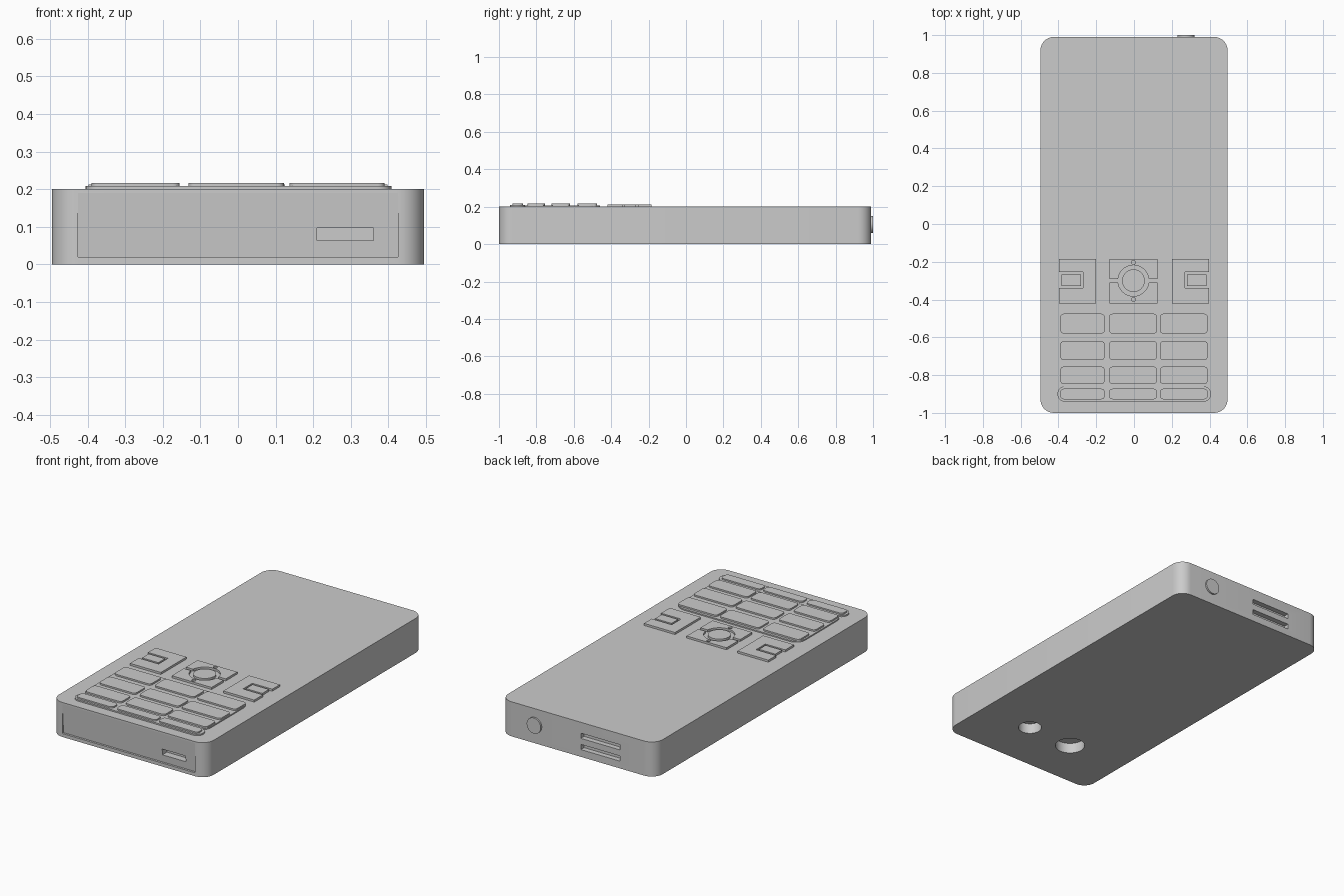
import bpy, bmesh, math
from mathutils import Matrix, Vector

old = bpy.data.objects.get("Cube")
if old:
    bpy.data.objects.remove(old, do_unlink=True)

grey = bpy.data.materials.new("plain grey")
grey.use_nodes = True
grey.diffuse_color = (0.6, 0.6, 0.6, 1)
grey.node_tree.nodes["Principled BSDF"].inputs["Base Color"].default_value = (0.6, 0.6, 0.6, 1)


def prism(name, outline, low, high, matrix=None):
    """Extrude a counter-clockwise outline along z, then place it."""
    bm = bmesh.new()
    base = bm.faces.new([bm.verts.new((x, y, low)) for x, y in outline])
    top = bmesh.ops.extrude_face_region(bm, geom=[base])["geom"]
    moved = [v for v in top if isinstance(v, bmesh.types.BMVert)]
    bmesh.ops.translate(bm, verts=moved, vec=(0, 0, high - low))
    if matrix:
        bm.transform(matrix)
    bmesh.ops.recalc_face_normals(bm, faces=bm.faces)
    mesh = bpy.data.meshes.new(name)
    bm.to_mesh(mesh)
    bm.free()
    mesh.materials.append(grey)
    obj = bpy.data.objects.new(name, mesh)
    bpy.context.collection.objects.link(obj)
    return obj


def rounded(x0, x1, y0, y1, r, steps=8):
    corners = [(x1 - r, y1 - r), (x0 + r, y1 - r), (x0 + r, y0 + r), (x1 - r, y0 + r)]
    return [(cx + r * math.cos(a), cy + r * math.sin(a))
            for q, (cx, cy) in enumerate(corners)
            for a in [(q + i / steps) * math.pi / 2 for i in range(steps + 1)]]


def rect(x0, x1, y0, y1):
    return [(x0, y0), (x1, y0), (x1, y1), (x0, y1)]


def circle(cx, cy, r, sides=40):
    return [(cx + r * math.cos(math.tau * i / sides), cy + r * math.sin(math.tau * i / sides))
            for i in range(sides)]


def cut(obj, cutters):
    """Subtract the cutters, bake the result and remove them."""
    for c in cutters:
        c.hide_render = True
        mod = obj.modifiers.new("cut", "BOOLEAN")
        mod.operation, mod.solver, mod.object = "DIFFERENCE", "EXACT", c
    graph = bpy.context.evaluated_depsgraph_get()
    baked = bpy.data.meshes.new_from_object(obj.evaluated_get(graph))
    obj.modifiers.clear()
    obj.data = baked
    for c in cutters:
        bpy.data.objects.remove(c, do_unlink=True)


# Outline (x, z) extruded along y, and outline (y, z) extruded along x
along_y = Matrix(((1, 0, 0, 0), (0, 0, 1, 0), (0, 1, 0, 0), (0, 0, 0, 1)))
along_x = Matrix(((0, 0, 1, 0), (1, 0, 0, 0), (0, 1, 0, 0), (0, 0, 0, 1)))

# Body with charging port, speaker slots, rear lens holes and sloping front panel
TOP = 0.2
body = prism("body", rounded(-0.495, 0.495, -1, 0.99, 0.07), 0, TOP)
cut(body, [
    prism("port", rect(0.21, 0.36, 0.063, 0.097), -1.1, -0.95, along_y),
    prism("slot_upper", rect(-0.27, -0.02, 0.107, 0.137), 0.96, 1.1, along_y),
    prism("slot_lower", rect(-0.27, -0.02, 0.042, 0.072), 0.96, 1.1, along_y),
    prism("lens_small", circle(0.165, -0.69, 0.063), -0.1, 0.06),
    prism("lens_large", circle(-0.13, -0.70, 0.08), -0.1, 0.06),
    prism("slope", [(-1.02, 0.02), (-0.988, 0.02), (-0.9995, 0.19), (-1.02, 0.19)],
          -0.425, 0.425, along_x),
])

# Round power button on the back end
prism("power_button", circle(0.275, 0.105, 0.045), 0.97, 1.0, along_y)

# Keypad plate and its separate bottom strip
prism("keypad_plate", rounded(-0.4, 0.395, -0.87, -0.46, 0.06), TOP - 0.01, TOP + 0.007)
prism("keypad_strip", rounded(-0.405, 0.408, -0.94, -0.86, 0.038), TOP - 0.01, TOP + 0.008)

# Keys, three to a row
columns = [(-0.39, -0.155), (-0.132, 0.122), (0.137, 0.39)]
rows = [(-0.58, -0.475), (-0.72, -0.62), (-0.847, -0.755), (-0.928, -0.872)]
for r, (y0, y1) in enumerate(rows):
    for c, (x0, x1) in enumerate(columns):
        prism(f"key_{r + 1}_{c + 1}", rounded(x0, x1, y0, y1, 0.018, 4), TOP, TOP + 0.016)

# Call keys: notched plates with a raised bar in the notch
for side, name in ((-1, "right"), (1, "left")):
    def span(a, b, y0, y1):
        return rect(*sorted((side * a, side * b)), y0, y1)
    plate = prism(f"{name}_call_plate", span(0.2, 0.398, -0.42, -0.185), TOP - 0.01, TOP + 0.012)
    cut(plate, [prism("notch", span(0.27, 0.45, -0.34, -0.255), TOP - 0.05, TOP + 0.1)])
    prism(f"{name}_call_bar", span(0.28, 0.385, -0.328, -0.267), TOP - 0.01, TOP + 0.012)

# Navigation pad with a ring groove, side slots and dots
cx, cy = -0.003, -0.3
pad = prism("navigation_pad", rect(-0.13, 0.125, -0.42, -0.185), TOP - 0.01, TOP + 0.012)
deep = (TOP - 0.05, TOP + 0.1)
cut(pad, [
    prism("hole", circle(cx, cy, 0.082), *deep),
    prism("slot_a", rect(-0.15, cx - 0.078, cy - 0.01, cy + 0.01), *deep),
    prism("slot_b", rect(cx + 0.078, 0.15, cy - 0.01, cy + 0.01), *deep),
    prism("dot_a", circle(cx, cy + 0.097, 0.011, 16), *deep),
    prism("dot_b", circle(cx, cy - 0.1, 0.011, 16), *deep),
])
prism("select_button", circle(cx, cy, 0.06), TOP - 0.01, TOP + 0.012)

# Smooth the rounded corners, keep the edges sharp
bpy.ops.object.select_all(action="DESELECT")
for obj in bpy.context.scene.objects:
    if obj.type == "MESH":
        obj.select_set(True)
bpy.context.view_layer.objects.active = body
bpy.ops.object.shade_smooth_by_angle(angle=math.radians(30))
